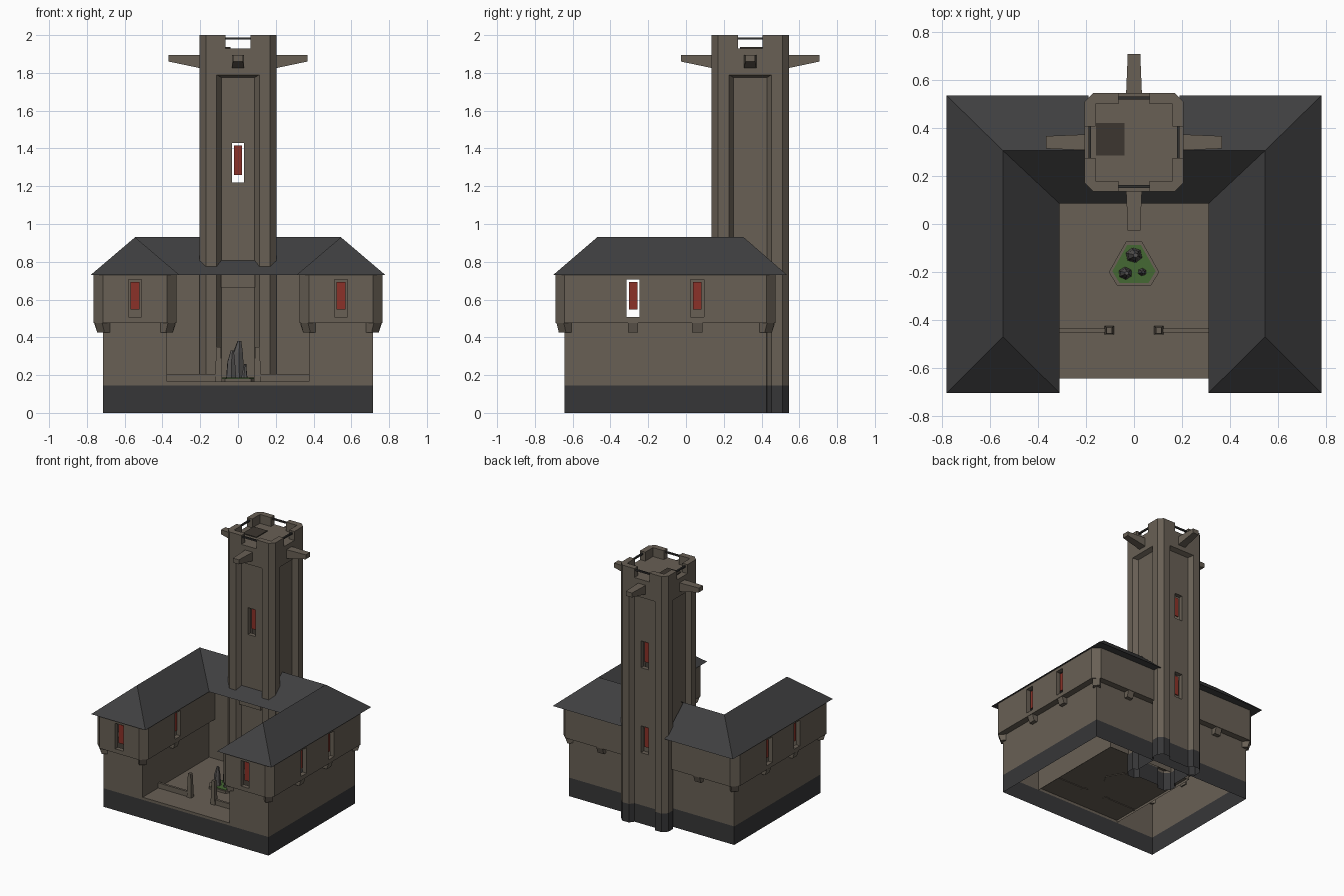
import bpy, bmesh, math
from mathutils import Vector

if "Cube" in bpy.data.objects:
    bpy.data.objects.remove(bpy.data.objects["Cube"])

def mat(name, r, g, b):
    m = bpy.data.materials.new(name)
    m.diffuse_color = (r, g, b, 1)
    m.use_nodes = True
    m.node_tree.nodes["Principled BSDF"].inputs["Base Color"].default_value = m.diffuse_color
    return m

STONE = mat("brown stone", .138, .116, .09)
PLINTH = mat("dark plinth", .037, .037, .039)
SLATE = mat("roof slate", .05, .05, .052)
RED = mat("red shutter", .26, .031, .021)
GREEN = mat("grass", .06, .14, .033)
ROCK = mat("grey rock", .09, .085, .083)
IRON = mat("dark iron", .03, .029, .028)
HATCH = mat("dark hatch", .045, .037, .029)

def finish(bm, name, *mats):
    bmesh.ops.remove_doubles(bm, verts=bm.verts, dist=1e-5)
    me = bpy.data.meshes.new(name)
    bm.to_mesh(me)
    bm.free()
    for m in mats:
        me.materials.append(m)
    ob = bpy.data.objects.new(name, me)
    bpy.context.collection.objects.link(ob)
    return ob

def face(bm, pts, flip=False, mi=0):
    pts = pts[::-1] if flip else pts
    clean = [p for i, p in enumerate(pts) if (Vector(p) - Vector(pts[i - 1])).length > 1e-6]
    if len(clean) > 2:
        bm.faces.new([bm.verts.new(p) for p in clean]).material_index = mi

def loft(bm, low, z0, high, z1):
    """closed solid between two outlines (counter-clockwise)"""
    a = [bm.verts.new((x, y, z0)) for x, y in low]
    b = [bm.verts.new((x, y, z1)) for x, y in high]
    n = len(a)
    bm.faces.new(a[::-1])
    bm.faces.new(b)
    for i in range(n):
        j = (i + 1) % n
        bm.faces.new((a[i], a[j], b[j], b[i]))

def rect(x0, x1, y0, y1):
    return [(x0, y0), (x1, y0), (x1, y1), (x0, y1)]

panes = bmesh.new()
BASE = .145

def panel(bm, p0, p1, z0, z1, holes=()):
    """upright wall with window holes (distance, z, width, height), reveals and shutters"""
    p0, p1 = Vector(p0), Vector(p1)
    d = (p1 - p0).normalized()
    inward = Vector((-d.y, d.x))
    def at(u, z, dep=0):
        q = p0 + d * u + inward * dep
        return (q.x, q.y, z)
    R = [(u - w / 2, u + w / 2, z - h / 2, z + h / 2) for u, z, w, h in holes]
    us = sorted({0, (p1 - p0).length, *[r[0] for r in R], *[r[1] for r in R]})
    vs = sorted({z0, z1, *([BASE] if z0 < BASE < z1 else []), *[r[2] for r in R], *[r[3] for r in R]})
    for a, b in zip(us, us[1:]):
        for c, e in zip(vs, vs[1:]):
            mu, mv = (a + b) / 2, (c + e) / 2
            if not any(r[0] < mu < r[1] and r[2] < mv < r[3] for r in R):
                face(bm, [at(a, c), at(b, c), at(b, e), at(a, e)], mi=int(mv < BASE))
    for a, b, c, e in R:
        cor = [(a, c), (b, c), (b, e), (a, e)]
        for i in range(4):
            s, t = cor[i], cor[(i + 1) % 4]
            face(bm, [at(*s), at(*t), at(*t, .035), at(*s, .035)])
        out = [at(x, 0, k)[:2] for x, k in ((a + .012, .025), (b - .012, .025), (b - .012, .033), (a + .012, .033))]
        loft(panes, out, c + .04, out, e - .015)

def mpanel(bm, p0, p1, z0, z1, holes=()):
    """the panel and its mirror image in x"""
    panel(bm, p0, p1, z0, z1, holes)
    L = (Vector(p1) - Vector(p0)).length
    panel(bm, (-p1[0], p1[1]), (-p0[0], p0[1]), z0, z1, [(L - u, *r) for u, *r in holes])

# U-shaped walls: plain lower storey, overhanging upper storey
low = [(.375, .18), (.375, -.643), (.375, -.643), (.715, -.643), (.715, -.643), (.715, .425), (.715, .425), (0, .425)]
up = [(.325, .18), (.325, -.643), (.375, -.69), (.715, -.69), (.765, -.643), (.765, .425), (.715, .475), (0, .475)]
W, H, ZC = .07, .2, .607
wins = {0: [(.46, ZC, W, H)], 2: [(.17, ZC, W, H)], 4: [(.363, ZC, W, H), (.703, ZC, W, H)]}
bm = bmesh.new()
mpanel(bm, (0, .18), (.375, .18), BASE, .73)
for i in range(7):
    if low[i] != low[i + 1]:
        mpanel(bm, low[i], low[i + 1], BASE if i == 0 else 0, .475)
    mpanel(bm, up[i], up[i + 1], .475, .73, wins.get(i, ()))
    for s in (1, -1):
        q = [(s * x, y, .475) for x, y in (up[i], low[i], low[i + 1], up[i + 1])]
        face(bm, q[::-1], s < 0)
panel(bm, (-.375, -.643), (.375, -.643), 0, .165)
finish(bm, "house_walls", STONE, PLINTH)

# Courtyard floor
bm = bmesh.new()
face(bm, [(x, y, .165) for x, y in rect(-.375, .375, -.643, .18)])
finish(bm, "courtyard_floor", STONE)

# Brackets under the overhang
bm = bmesh.new()
spots = [(.715, -.28, 0), (.715, .06, 0), (.375, -.28, 180), (.42, .425, 90),
         (.705, -.633, -45), (.385, -.633, -135), (.705, .415, 45)]
for x, y, ang in spots:
    n = Vector((math.cos(math.radians(ang)), math.sin(math.radians(ang))))
    t = Vector((-n.y, n.x)) * .027
    def ring(dep, s):
        c = Vector((x, y))
        pts = [c - t - n * .01, c + n * dep - t, c + n * dep + t, c + t - n * .01]
        pts = [(s * p.x, p.y) for p in pts]
        return pts if s > 0 else pts[::-1]
    for s in (1, -1):
        loft(bm, ring(.03, s), .425, ring(.047, s), .476)
finish(bm, "brackets", STONE)

# Hipped roof, open where the tower stands at the back
bm = bmesh.new()
E, T = .73, .93
for s in (1, -1):
    def f(*pts):
        face(bm, [(s * x, y, z) for x, y, z in pts], s < 0)
    r0, r1 = (.545, -.47, T), (.545, .305, T)
    f((.78, -.703, E), (.78, .535, E), r1, r0)
    f((.31, -.703, E), (.78, -.703, E), r0)
    f((.31, .085, E), (.31, -.703, E), r0, r1)
    f((0, .085, E), (.31, .085, E), r1, (0, .305, T))
    f((.78, .535, E), (.19, .535, E), (.19, .305, T), r1)
    f((.31, -.703, E), (.31, .085, E), (.78, .535, E), (.78, -.703, E))
    f((.31, .085, E), (.19, .085, E), (.19, .535, E), (.78, .535, E))
    f((.19, .085, E), (0, .085, E), (0, .18, E), (.19, .18, E))
finish(bm, "roof", SLATE)

# Tower: four equal sides with long recessed panels and chamfered corners
CY = .34
def turn(p, k):
    x, y = p[0], p[1]
    for _ in range(k):
        x, y = -y, x
    return (x, y + CY, *p[2:])

bm = bmesh.new()
crown, beams, rails = bmesh.new(), bmesh.new(), bmesh.new()
sec = [(-.17, -.205), (-.113, -.205), (-.088, -.17), (.088, -.17), (.113, -.205), (.17, -.205)]
for k in range(4):
    hol = {0: [1.325], 2: [1.325, .66]}.get(k, [])
    P = [turn(p, k) for p in sec]
    for i in range(5):
        top = 1.79 if i in (0, 4) else 1.775
        panel(bm, P[i], P[i + 1], 0, top, [(.088, z, .066, .21) for z in hol] if i == 2 else ())
    panel(bm, P[0], P[5], 1.79, 1.93)
    panel(bm, P[5], turn((.205, -.17), k), 0, 1.93)
    a, b, c, d = [(*P[i], 1.775) for i in (1, 2, 3, 4)]
    a2, d2 = (*P[1], 1.79), (*P[4], 1.79)
    face(bm, [b, c, d2, a2])
    face(bm, [a, b, a2])
    face(bm, [c, d, d2])
    # corner battlement, beam and rail of this side
    m = [turn(p, k) for p in [(.065, -.205), (.17, -.205), (.205, -.17), (.205, -.065),
                              (.16, -.065), (.16, -.16), (.065, -.16)]]
    loft(crown, m, 1.93, m, 2.0)
    side = []
    for s in (-1, 1):
        side.append([turn(p, k) for p in [(s * .033, -.2, 1.825), (s * .026, -.367, 1.86),
                                          (s * .026, -.367, 1.895), (s * .033, -.2, 1.895)]])
    face(beams, side[0][::-1])
    face(beams, side[1])
    for i in range(4):
        j = (i + 1) % 4
        face(beams, [side[0][i], side[0][j], side[1][j], side[1][i]])
    r = [turn(p, k) for p in rect(-.068, .068, -.19, -.178)]
    loft(rails, r, 1.976, r, 1.988)
face(bm, [turn(p + (1.93,), k) for k in range(4) for p in ((-.17, -.205), (.17, -.205))])
finish(bm, "tower", STONE, PLINTH)
finish(crown, "battlements", STONE)
bmesh.ops.remove_doubles(beams, verts=beams.verts, dist=1e-5)
bmesh.ops.recalc_face_normals(beams, faces=beams.faces)
finish(beams, "tower_beams", STONE)
finish(rails, "battlement_rails", IRON)
finish(panes, "red_shutters", RED)

def block(name, m, low, z0, high, z1):
    b = bmesh.new()
    loft(b, low, z0, high, z1)
    return finish(b, name, m)

# Roof hatch and lintel over the courtyard recess
hatch = rect(-.158, -.04, .285, .42)
block("tower_hatch", HATCH, hatch, 1.929, hatch, 1.936)
lintel = rect(-.09, .09, .15, .19)
block("lintel", STONE, lintel, .665, lintel, .75)

# Low courtyard walls with tapered gate posts
for s in (-1, 1):
    xs = sorted((s * .1, s * .376))
    w = rect(xs[0], xs[1], -.452, -.434)
    block("low_wall", STONE, w, .16, w, .205)
    block("gate_post", STONE, rect(s * .103 - .019, s * .103 + .019, -.461, -.425), .16,
          rect(s * .103 - .012, s * .103 + .012, -.455, -.431), .35)

# Six-sided planter with grass and standing rocks
hexa = [(-.07, -.257), (.07, -.257), (.105, -.2), (.033, -.073), (-.033, -.073), (-.105, -.2)]
inner = [(x * .86, -.175 + (y + .175) * .86) for x, y in hexa]
block("planter_kerb", STONE, hexa, .16, hexa, .183)
block("planter_grass", GREEN, inner, .17, inner, .187)
for x, y, r, h in [(0, -.13, .036, .38), (-.036, -.205, .03, .33), (.034, -.2, .02, .26)]:
    def poly(q, dx=0):
        return [(x + dx + q * math.cos(i * math.pi / 3 + r * 20), y + q * .9 * math.sin(i * math.pi / 3 + r * 20)) for i in range(6)]
    block("standing_rock", ROCK, poly(r), .18, poly(r * .75), h - .06)
    block("rock_tip", ROCK, poly(r * .75), h - .06, poly(r * .3, r * .2), h)
